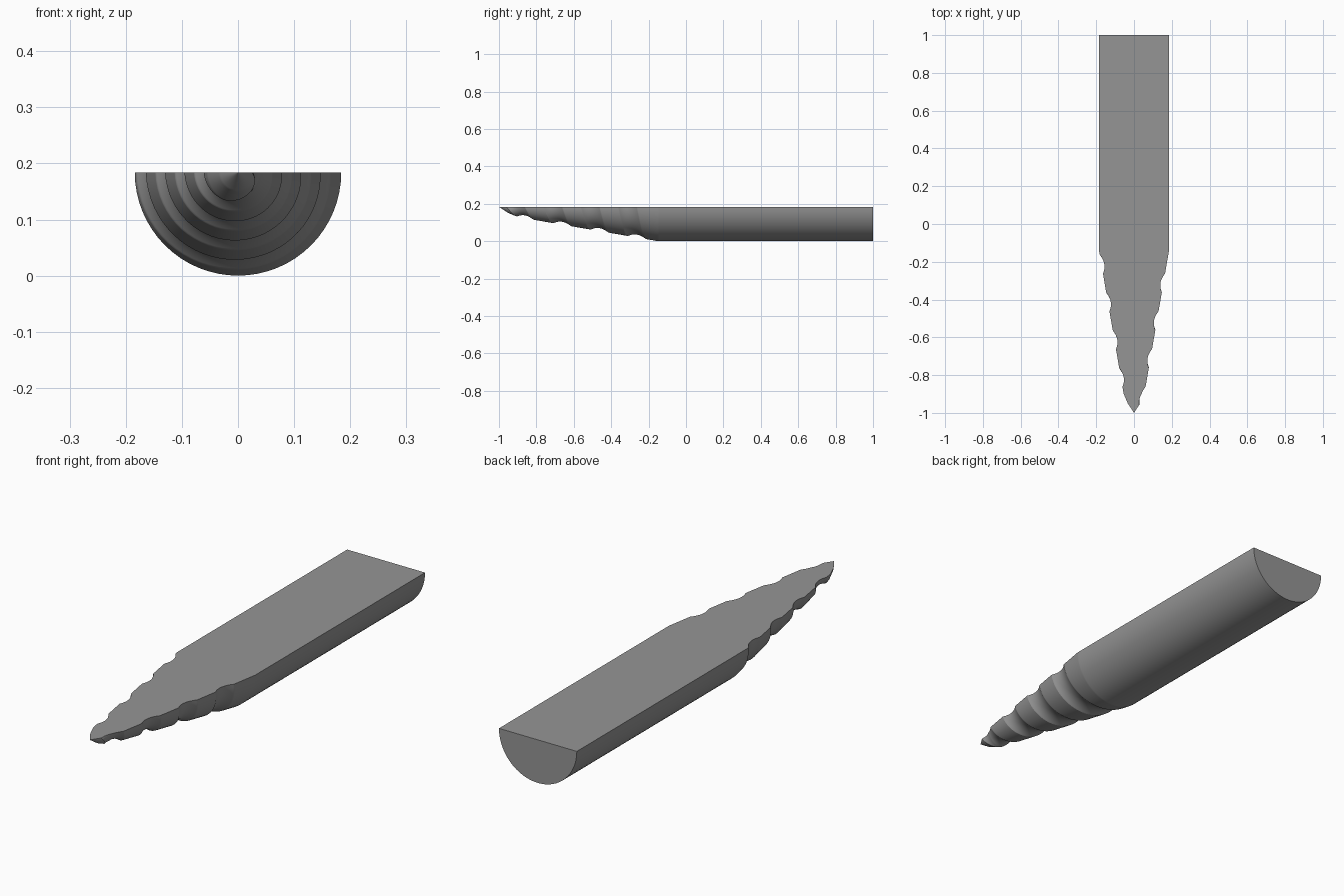
import bpy, bmesh, math

if "Cube" in bpy.data.objects:
    bpy.data.objects.remove(bpy.data.objects["Cube"])

RADIUS = 0.184          # shank radius, also the height of the flat face
PITCH = 0.2             # helix lead along the axis
SEG = 32                # divisions of the half circle
STEP = PITCH / 2 / SEG  # ring spacing, so the grid follows the helix
RINGS = 275             # rings in the tapered part


def taper(y):
    """Radius of the plain tapered body with its blunter tip."""
    cone = 0.163 + (y + 0.27) * 0.172
    d = y + 1
    tip = d * 0.66 if d < 0.05 else 0.033 + (d - 0.05) * 0.425
    return max(0, min(RADIUS, cone, tip))


def groove(y, u):
    """Depth of the rounded helical groove, u runs 0..1 around the half."""
    t = (-0.212 - PITCH / 2 * u - y) / PITCH
    n = round(t)
    if not 0 <= n <= 3:
        return 0
    off = (t - n) * PITCH / 0.05
    return 0.0155 * max(0, 1 - off * off)


# half-round shank with a screw-cut tapered end
bm = bmesh.new()
rows = []
for y in [-1 + i * STEP for i in range(RINGS + 1)] + [1.0]:
    row = []
    for j in range(SEG + 1):
        u = j / SEG
        a = math.pi * (1 + u)
        r = max(0, taper(y) - groove(y, u))
        row.append(bm.verts.new((r * math.cos(a), y, RADIUS + r * math.sin(a))))
    rows.append(row)

for lo, hi in zip(rows, rows[1:]):
    # curved side, split along the helix direction
    for j in range(SEG):
        bm.faces.new((lo[j], lo[j + 1], hi[j]))
        bm.faces.new((lo[j + 1], hi[j + 1], hi[j]))
    # flat top
    bm.faces.new((lo[0], hi[0], hi[-1], lo[-1]))
bm.faces.new(rows[-1])  # end cap

bmesh.ops.remove_doubles(bm, verts=bm.verts, dist=1e-5)
bmesh.ops.recalc_face_normals(bm, faces=bm.faces)
mesh = bpy.data.meshes.new("half_screw")
bm.to_mesh(mesh)
bm.free()

grey = bpy.data.materials.new("grey")
grey.diffuse_color = (0.3, 0.3, 0.3, 1)
grey.use_nodes = True
grey.node_tree.nodes["Principled BSDF"].inputs["Base Color"].default_value = grey.diffuse_color
mesh.materials.append(grey)

screw = bpy.data.objects.new("half_screw", mesh)
bpy.context.collection.objects.link(screw)
bpy.context.view_layer.objects.active = screw
screw.select_set(True)
bpy.ops.object.shade_smooth_by_angle(angle=math.radians(25))
